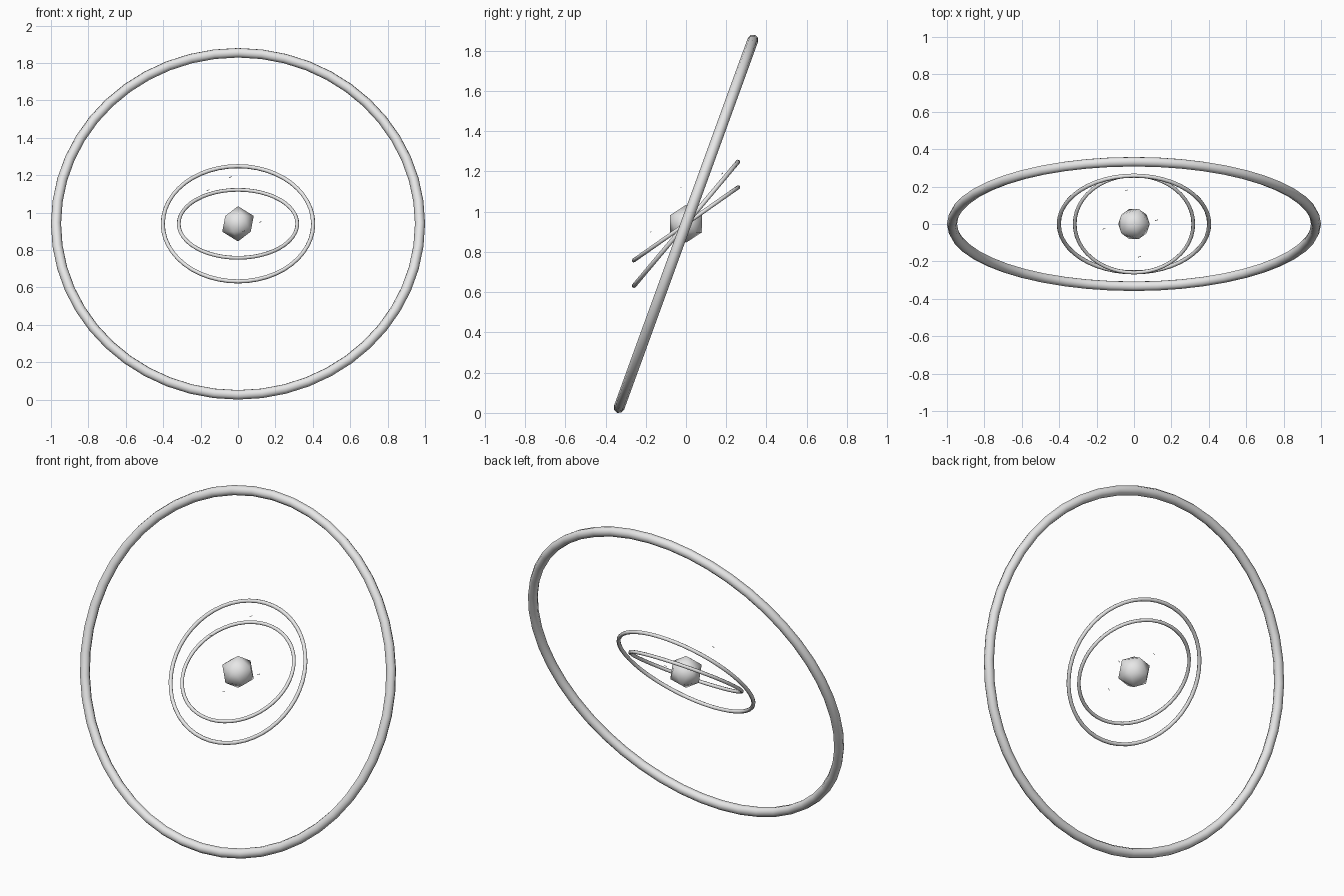
import bpy
from math import radians
from mathutils import Vector

cube = bpy.data.objects.get("Cube")
if cube:
    bpy.data.objects.remove(cube)

CENTRE = Vector((0, 0, 0.94))

grey = bpy.data.materials.new("light_grey")
grey.use_nodes = True
colour = (0.8, 0.8, 0.8, 1)
grey.diffuse_color = colour
grey.node_tree.nodes["Principled BSDF"].inputs["Base Color"].default_value = colour


def finish(name):
    obj = bpy.context.object
    obj.name = name
    obj.data.materials.append(grey)
    bpy.ops.object.shade_smooth()
    return obj


# Three nested rings, each tilted about the x axis
def ring(name, radius, tube, tilt, sides):
    bpy.ops.mesh.primitive_torus_add(
        location=CENTRE, rotation=(radians(tilt), 0, 0),
        major_radius=radius, minor_radius=tube,
        major_segments=48, minor_segments=sides)
    return finish(name)


ring("outer_ring", 0.973, 0.027, 70, 8)
ring("middle_ring", 0.402, 0.011, 50, 8)
ring("inner_ring", 0.317, 0.010, 35, 8)

# Faceted core
bpy.ops.mesh.primitive_ico_sphere_add(subdivisions=1, radius=0.094, location=CENTRE)
finish("core")

# Tiny slivers floating around the core
slivers = [(-0.04, 0.18, 0.25), (-0.16, -0.025, 0.18),
           (0.12, 0.02, 0.01), (0.03, -0.175, -0.04)]
for i, offset in enumerate(slivers):
    bpy.ops.mesh.primitive_cylinder_add(
        vertices=4, radius=0.0015, depth=0.016,
        location=CENTRE + Vector(offset), rotation=(0, radians(70), radians(20)))
    finish(f"sliver_{i + 1}")
